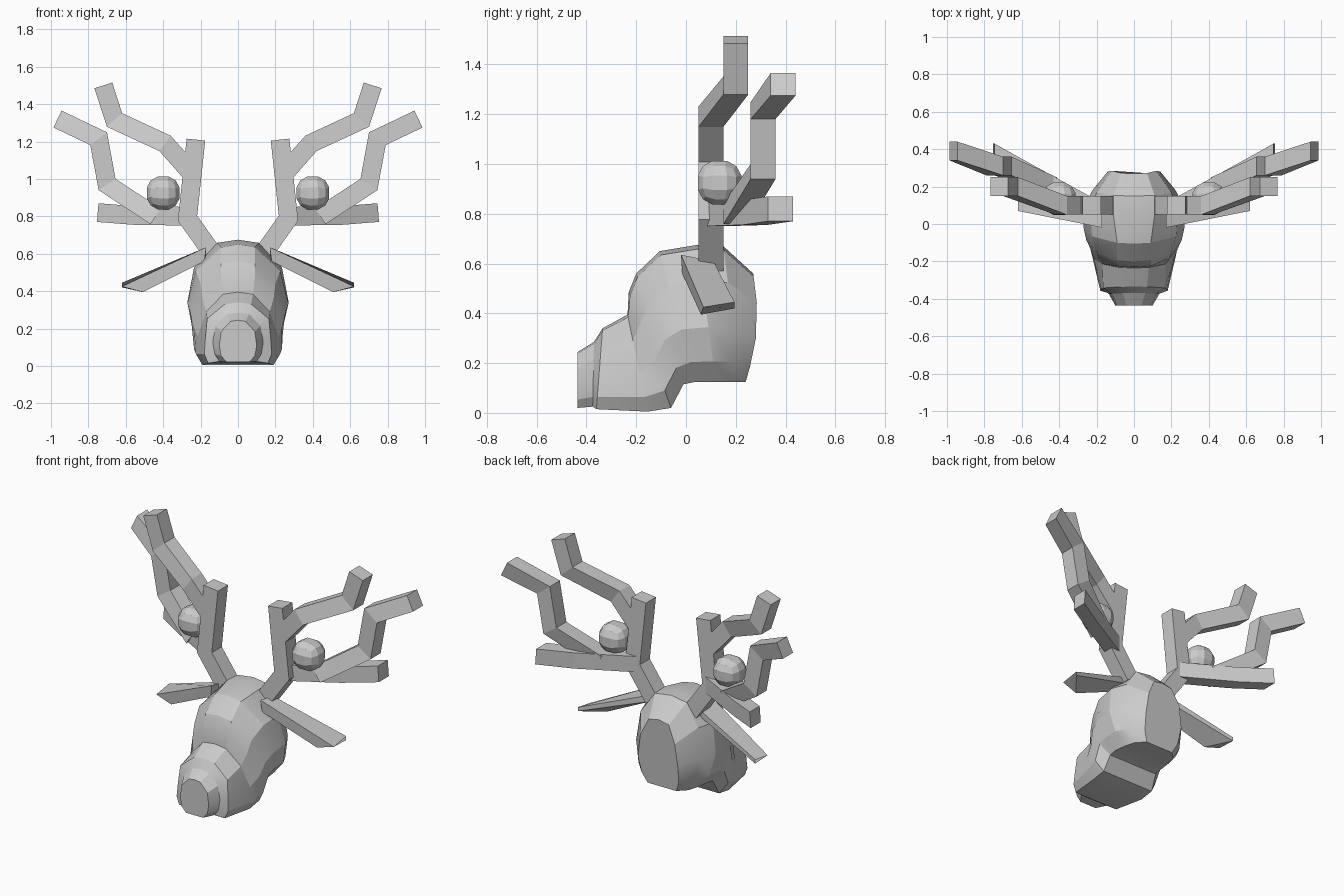
import bpy, bmesh, math
from mathutils import Vector

if "Cube" in bpy.data.objects:
    bpy.data.objects.remove(bpy.data.objects["Cube"])


def finish(name, bm):
    bmesh.ops.recalc_face_normals(bm, faces=bm.faces)
    me = bpy.data.meshes.new(name)
    bm.to_mesh(me)
    bm.free()
    ob = bpy.data.objects.new(name, me)
    bpy.context.collection.objects.link(ob)
    return ob


def loft(name, rings):
    """Skin closed rings of equal size and cap both ends."""
    bm = bmesh.new()
    vs = [[bm.verts.new(p) for p in r] for r in rings]
    n = len(rings[0])
    for a, b in zip(vs, vs[1:]):
        for i in range(n):
            j = (i + 1) % n
            bm.faces.new((a[i], a[j], b[j], b[i]))
    bm.faces.new(vs[0])
    bm.faces.new(vs[-1])
    return finish(name, bm)


def beam(name, pts, h=0.05):
    """Square bar along a path, mitred in the xz plane."""
    P = [Vector(p) for p in pts]
    dirs = [Vector((b.x - a.x, b.z - a.z)).normalized() for a, b in zip(P, P[1:])]
    rings = []
    for i, p in enumerate(P):
        a, b = dirs[max(i - 1, 0)], dirs[min(i, len(dirs) - 1)]
        t = (a + b).normalized()
        w = h / max(t.dot(a), 0.5)
        nx, nz = -t.y * w, t.x * w
        rings.append([(p.x + s * nx, p.y + q * h, p.z + s * nz)
                      for s, q in ((-1, -1), (1, -1), (1, 1), (-1, 1))])
    return loft(name, rings)


# Head: slanted sections (top y,z / bottom y,z / backward bulge / half widths)
sections = [
    ((-.435, .245), (-.435, .02), 0, (.04, .09, .10, .09, .06)),
    ((-.37, .285), (-.375, .025), 0, (.06, .12, .135, .125, .10)),
    ((-.335, .34), (-.36, .015), 0, (.07, .165, .175, .18, .16)),
    ((-.235, .395), (-.155, .005), 0, (.08, .17, .215, .225, .19)),
    ((-.23, .485), (-.06, .02), 0, (.09, .19, .235, .235, .19)),
    ((-.20, .56), (-.01, .115), 0, (.09, .20, .255, .24, .18)),
    ((-.105, .65), (.04, .125), 0, (.09, .225, .27, .24, .18)),
    ((.045, .675), (.12, .125), 0, (.11, .235, .27, .24, .17)),
    ((.15, .67), (.19, .125), .01, (.11, .20, .22, .20, .15)),
    ((.27, .56), (.24, .125), .03, (.07, .12, .14, .13, .10)),
]
levels = (.03, .27, .60, .85, 1.0)
rings = []
for (yt, zt), (yb, zb), bulge, ws in sections:
    side = [(w, yt + (yb - yt) * t + bulge * math.sin(math.pi * t), zt + (zb - zt) * t)
            for w, t in zip(ws, levels)]
    rings.append([(0, yt, zt)] + side + [(-x, y, z) for x, y, z in reversed(side)])
head = loft("head", rings)
bpy.context.view_layer.objects.active = head
head.select_set(True)
bpy.ops.object.shade_smooth_by_angle(angle=math.radians(20))

# Antler branches: shared paths, mirrored left and right
branches = {
    "antler_stem": [(.135, .10, .60), (.27, .10, .79), (.225, .10, 1.21)],
    "antler_upper_branch": [(.24, .10, 1.02), (.39, .10, 1.19), (.66, .20, 1.315), (.72, .20, 1.50)],
    "antler_lower_branch": [(.24, .10, .80), (.56, .275, .805), (.75, .38, .82)],
    "antler_rear_branch": [(.44, .20, .80), (.70, .31, .97), (.745, .31, 1.215), (.965, .39, 1.32)],
}
for side, s in (("right", 1), ("left", -1)):
    for name, path in branches.items():
        beam(f"{name}_{side}", [(s * x, y, z) for x, y, z in path])

    # Ears: flat tapering wedges
    root = [(.17, -.02, .635), (.17, .11, .61), (.17, .11, .57), (.18, -.015, .56)]
    tip = [(.62, .07, .425), (.62, .195, .445), (.62, .195, .42), (.51, .06, .395)]
    loft(f"ear_{side}", [[(s * x, y, z) for x, y, z in r] for r in (root, tip)])

    # Faceted ball hanging between the antler branches
    bm = bmesh.new()
    bmesh.ops.create_cube(bm, size=2)
    bmesh.ops.subdivide_edges(bm, edges=bm.edges, cuts=2, use_grid_fill=True)
    for v in bm.verts:
        v.co = v.co.normalized() * .097 + Vector((s * .40, .135, .925))
    finish(f"ball_{side}", bm)
